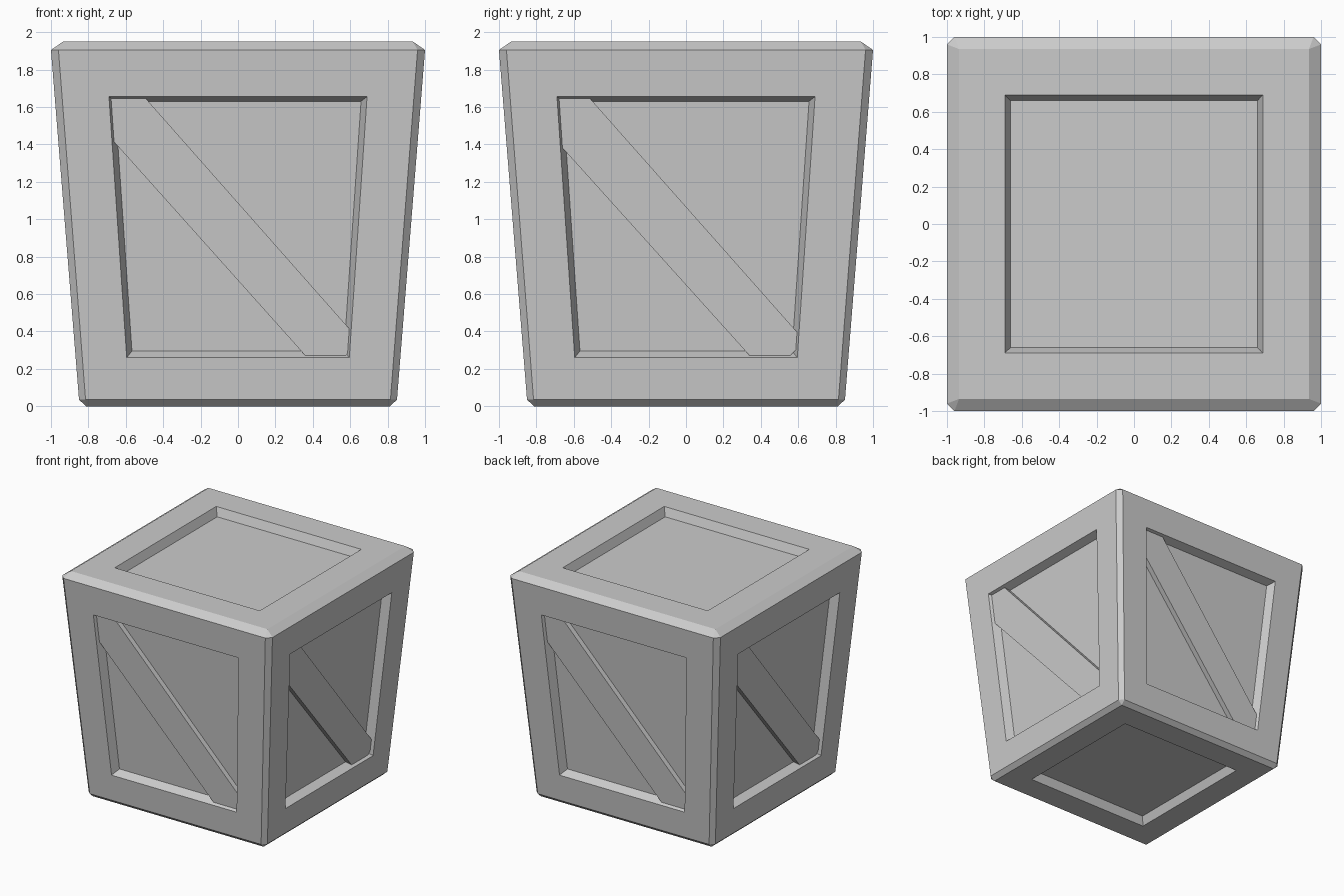
import bpy, bmesh
from math import pi
from mathutils import Matrix, Vector

if "Cube" in bpy.data.objects:
    bpy.data.objects.remove(bpy.data.objects["Cube"])


def wall(z):
    """Distance of the flared side wall from the centre at height z."""
    return 0.85 + 0.15 * (z - 0.035) / 1.87


def finish(bm, name):
    bmesh.ops.recalc_face_normals(bm, faces=bm.faces)
    mesh = bpy.data.meshes.new(name)
    bm.to_mesh(mesh)
    bm.free()
    obj = bpy.data.objects.new(name, mesh)
    bpy.context.collection.objects.link(obj)
    return obj


def sign(v):
    return 1 if v > 0 else -1


# Flared box with chamfered edges
bm = bmesh.new()
for sx in (-1, 1):
    for sy in (-1, 1):
        for a, b, z in ((0.935, 0.935, 1.95), (1, 0.96, 1.905), (0.96, 1, 1.905),
                        (0.85, 0.815, 0.035), (0.815, 0.85, 0.035), (0.812, 0.812, 0)):
            bm.verts.new((sx * a, sy * b, z))
bmesh.ops.remove_doubles(bm, verts=bm.verts, dist=1e-5)
bmesh.ops.convex_hull(bm, input=bm.verts)
bmesh.ops.dissolve_limit(bm, angle_limit=0.01, verts=bm.verts, edges=bm.edges)
bmesh.ops.recalc_face_normals(bm, faces=bm.faces)

# Recessed panel on each of the six faces
panels = [f for f in bm.faces if f.calc_area() > 1]
bmesh.ops.inset_individual(bm, faces=panels, thickness=0.2, use_even_offset=True)
for f in panels:
    n = f.normal.copy()
    mid = f.calc_center_median()
    for v in f.verts:
        if abs(n.z) > 0.9:
            half = 0.69 if n.z > 0 else 0.595
            v.co.x, v.co.y = sign(v.co.x) * half, sign(v.co.y) * half
        else:
            z, half = (1.655, 0.69) if v.co.z > mid.z else (0.26, 0.595)
            along, out = (1, 0) if abs(n.x) > abs(n.y) else (0, 1)
            v.co[along] = sign(v.co[along]) * half
            v.co[out] = sign(n[out]) * wall(z)
            v.co.z = z
bm.normal_update()
bmesh.ops.inset_individual(bm, faces=panels, thickness=0.03, depth=-0.07, use_even_offset=True)
finish(bm, "crate_body")


# Diagonal braces, set slightly below the frame surface
def brace(name, outline, angle):
    bm = bmesh.new()
    front = [bm.verts.new((x, -(wall(z) - 0.025), z)) for x, z in outline]
    back = [bm.verts.new((x, -(wall(z) - 0.1), z)) for x, z in outline]
    bm.faces.new(front)
    bm.faces.new(back[::-1])
    for i in range(len(front)):
        j = (i + 1) % len(front)
        bm.faces.new((front[i], back[i], back[j], front[j]))
    bm.transform(Matrix.Rotation(angle, 4, 'Z'))
    finish(bm, name)


front_outline = [(-0.51, 1.665), (-0.70, 1.665), (-0.70, 1.455), (0.365, 0.265),
                 (0.572, 0.265), (0.587, 0.285), (0.595, 0.415)]
side_outline = [(-0.53, 1.665), (-0.70, 1.665), (-0.70, 1.425), (0.345, 0.265),
                (0.55, 0.265), (0.597, 0.31), (0.60, 0.39)]
brace("front_brace", front_outline, 0)
brace("right_brace", side_outline, pi / 2)
brace("back_brace", front_outline, pi)
brace("left_brace", side_outline, -pi / 2)
